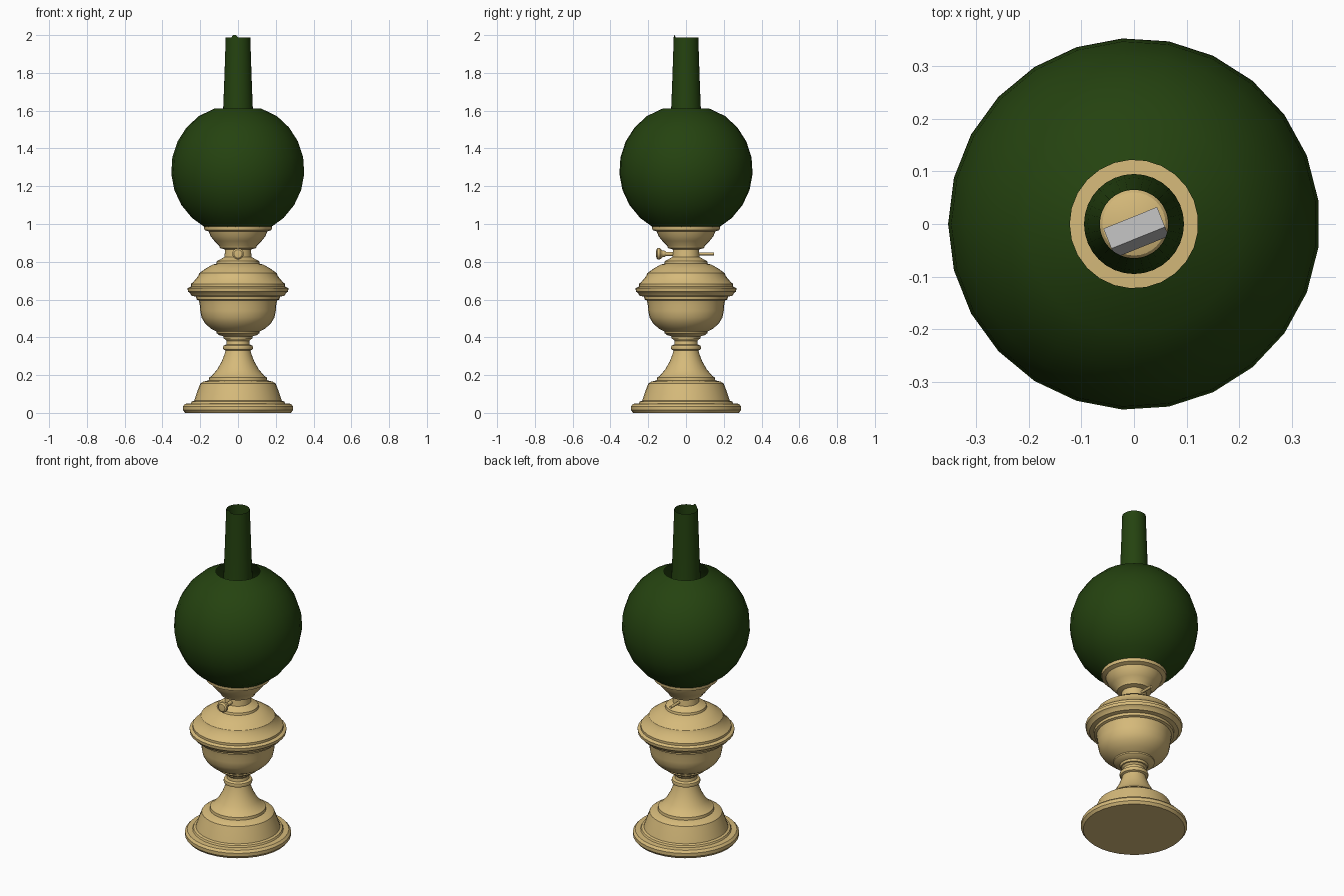
import bpy
import math

cube = bpy.data.objects.get("Cube")
if cube:
    bpy.data.objects.remove(cube, do_unlink=True)


def material(name, rgb):
    mat = bpy.data.materials.new(name)
    mat.use_nodes = True
    mat.diffuse_color = (*rgb, 1)
    mat.node_tree.nodes["Principled BSDF"].inputs["Base Color"].default_value = (*rgb, 1)
    return mat


BRASS = material("brass", (0.67, 0.49, 0.195))
GREEN = material("dark green glass", (0.018, 0.055, 0.005))
GREY = material("wick grey", (0.45, 0.45, 0.45))


def lathe(name, profile, mat, sides=32, angle=32):
    """Turn (radius, height) points around z; radius 0 closes an end."""
    verts, rings, faces = [], [], []
    for r, z in profile:
        count = sides if r > 0 else 1
        rings.append([len(verts) + i % count for i in range(sides)])
        for i in range(count):
            a = math.pi + math.tau * i / sides
            verts.append((r * math.cos(a), r * math.sin(a), z))
    for low, high in zip(rings, rings[1:]):
        for i in range(sides):
            j = (i + 1) % sides
            quad = [low[i], low[j], high[j], high[i]]
            faces.append(list(dict.fromkeys(quad)))
    mesh = bpy.data.meshes.new(name)
    mesh.from_pydata(verts, [], faces)
    mesh.materials.append(mat)
    obj = bpy.data.objects.new(name, mesh)
    bpy.context.collection.objects.link(obj)
    bpy.ops.object.select_all(action="DESELECT")
    obj.select_set(True)
    bpy.context.view_layer.objects.active = obj
    bpy.ops.object.shade_smooth_by_angle(angle=math.radians(angle))
    return obj


# Stepped foot and flared stem
lathe("foot", [(0, 0), (.28, 0), (.292, .015), (.292, .035), (.28, .048),
               (.25, .05), (.245, .06), (.232, .065), (.217, .11), (.2, .155),
               (.185, .165), (.155, .172), (.153, .188), (.14, .195),
               (.11, .23), (.085, .275), (.07, .315), (.065, .335)], BRASS)

# Neck with its rounded collar
lathe("neck", [(.065, .33), (.077, .335), (.08, .345), (.077, .356),
               (.062, .362), (.06, .38), (.068, .39), (.075, .392),
               (.078, .405), (.1, .412), (.113, .422), (.113, .432)], BRASS)

# Oil bowl with a broad moulded shoulder
lathe("oil_bowl", [(.113, .43), (.145, .447), (.175, .475), (.193, .505),
                   (.2, .54), (.202, .57), (.207, .595), (.22, .6),
                   (.222, .615), (.245, .62), (.255, .635), (.265, .642),
                   (.267, .66), (.25, .668), (.25, .682), (.235, .695),
                   (.21, .725), (.205, .74), (.17, .765), (.135, .785),
                   (.115, .79), (.112, .803), (.09, .815)], BRASS)

# Burner and the gallery that carries the globe
lathe("burner_gallery", [(.09, .815), (.072, .825), (.068, .865), (.095, .872),
                         (.1, .885), (.125, .91), (.145, .935), (.155, .96),
                         (.178, .968), (.18, .988), (.165, .99), (.16, .972),
                         (.08, .975), (.06, 1.0), (0, 1.02)], BRASS)

# Wick adjuster: knob at the front, spindle end at the back
knob = lathe("wick_knob", [(.011, .05), (.011, .105), (.016, .112), (.018, .125),
                           (.03, .138), (.03, .15), (.022, .157), (0, .159)], BRASS, 16)
spindle = lathe("spindle_end", [(.008, .05), (.008, .148), (0, .148)], BRASS, 12)
knob.location.z = spindle.location.z = .842
knob.rotation_euler.x = math.pi / 2
spindle.rotation_euler.x = -math.pi / 2

# Faceted-outline globe, open at both ends
steps = 9
globe = []
for i in range(steps + 1):
    a = math.radians(-61 + 129.5 * i / steps)
    globe.append((.354 * math.cos(a), 1.287 + .351 * math.sin(a)))
globe[-1] = (.122, 1.612)
lathe("globe_shade", globe, GREEN, 25, 60)

# Tall open chimney with a small nick standing up on its rim
chimney = lathe("chimney", [(.078, .985), (.09, 1.1), (.095, 1.25), (.088, 1.42),
                            (.079, 1.6), (.073, 1.75), (.065, 1.988)], GREEN, 32, 60)
for v in chimney.data.vertices:
    if v.co.z > 1.98 and math.hypot(v.co.x + .02, v.co.y + .061) < .008:
        v.co.z = 2.0

# Slanted wick inside the chimney
bpy.ops.mesh.primitive_cube_add(size=1, location=(.004, -.016, 1.04),
                                rotation=(math.radians(-25), 0, math.radians(22)))
wick = bpy.context.object
wick.name = "wick"
wick.scale = (.11, .045, .045)
wick.data.materials.append(GREY)
